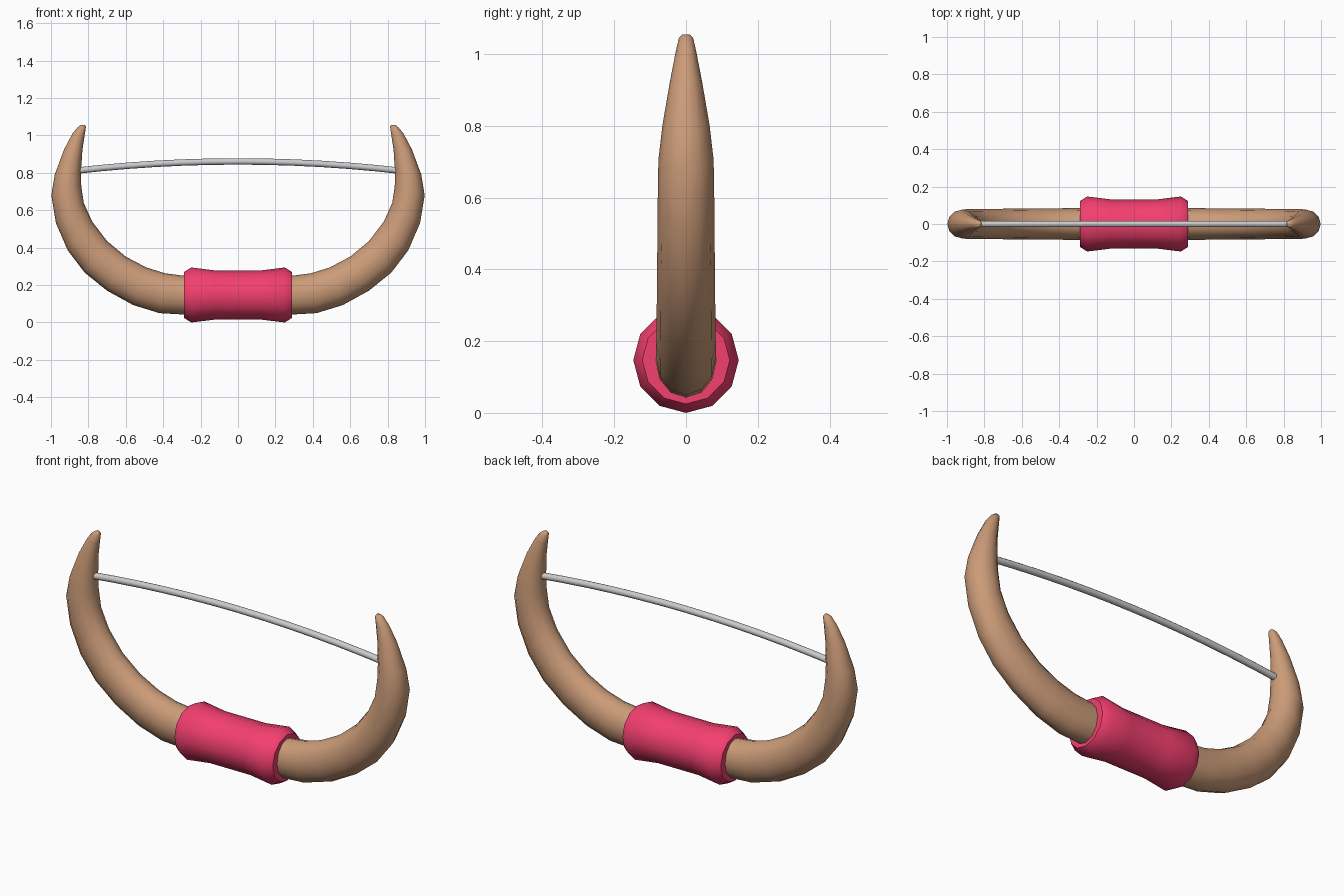
import bpy, math
from math import radians
from mathutils import Vector

if "Cube" in bpy.data.objects:
    bpy.data.objects.remove(bpy.data.objects["Cube"])

SIDES = 12


def material(name, rgb):
    m = bpy.data.materials.new(name)
    m.diffuse_color = (*rgb, 1)
    m.use_nodes = True
    m.node_tree.nodes["Principled BSDF"].inputs["Base Color"].default_value = m.diffuse_color
    return m


def loft(name, rings, angle, mat=None):
    """Skin rings given as (centre, axis_u, axis_v, sides); close both ends."""
    n = len(rings[0])
    verts = [p for r in rings for p in r]
    faces = []
    for i in range(len(rings) - 1):
        for j in range(n):
            k = (j + 1) % n
            faces.append((i * n + j, i * n + k, (i + 1) * n + k, (i + 1) * n + j))
    last = (len(rings) - 1) * n
    faces.append(tuple(reversed(range(n))))
    faces.append(tuple(range(last, last + n)))
    me = bpy.data.meshes.new(name)
    me.from_pydata(verts, [], faces)
    ob = bpy.data.objects.new(name, me)
    bpy.context.collection.objects.link(ob)
    if mat:
        me.materials.append(mat)
    bpy.ops.object.select_all(action='DESELECT')
    bpy.context.view_layer.objects.active = ob
    ob.select_set(True)
    bpy.ops.object.mode_set(mode='EDIT')
    bpy.ops.mesh.select_all(action='SELECT')
    bpy.ops.mesh.normals_make_consistent(inside=False)
    bpy.ops.object.mode_set(mode='OBJECT')
    bpy.ops.object.shade_smooth_by_angle(angle=radians(angle))
    return ob


def ring(centre, u, v, n=SIDES):
    return [centre + u * math.cos(2 * math.pi * j / n) + v * math.sin(2 * math.pi * j / n)
            for j in range(n)]


# Horn stave: inner edge x, z, outer edge x, z, half depth
half = [
    (.29, .25, .30, .043, .085), (.39, .263, .42, .05, .084),
    (.49, .294, .56, .093, .083), (.60, .352, .70, .17, .082),
    (.70, .435, .82, .267, .081), (.78, .54, .91, .385, .080),
    (.825, .64, .973, .53, .079), (.838, .73, .998, .68, .077),
    (.839, .81, .98, .79, .066), (.832, .92, .93, .925, .045),
    (.82, 1.0, .885, 1.01, .029), (.813, 1.045, .856, 1.045, .020),
    (.818, 1.055, .842, 1.055, .010),
]


def horn_ring(s, ix, iz, ox, oz, d):
    a, b = Vector((s * ix, 0, iz)), Vector((s * ox, 0, oz))
    return ring((a + b) / 2, (b - a) / 2, Vector((0, d, 0)))


rings = [horn_ring(-1, *h) for h in reversed(half)] + [horn_ring(1, *h) for h in half]
# both sides share the outward direction, so the rings line up across the centre
loft("horn_stave", rings, 60, material("horn_brown", (.60, .33, .19)))

# Flared grip wrap
profile = [(-.29, .122), (-.25, .147), (-.12, .131), (.12, .131), (.25, .147), (.29, .122)]
loft("grip", [ring(Vector((x, 0, .147)), Vector((0, 0, -r)), Vector((0, r, 0)))
              for x, r in profile], 40, material("grip_red", (.90, .05, .16)))

# Slightly arched string, ends sunk into the horns
string = []
for i in range(13):
    x = -.88 + 1.76 * i / 12
    slope = -2 * .066 * x
    nrm = Vector((-slope, 0, 1)).normalized()
    string.append(ring(Vector((x, 0, .861 - .066 * x * x)), nrm * .017, Vector((0, .017, 0))))
loft("bow_string", string, 60)
